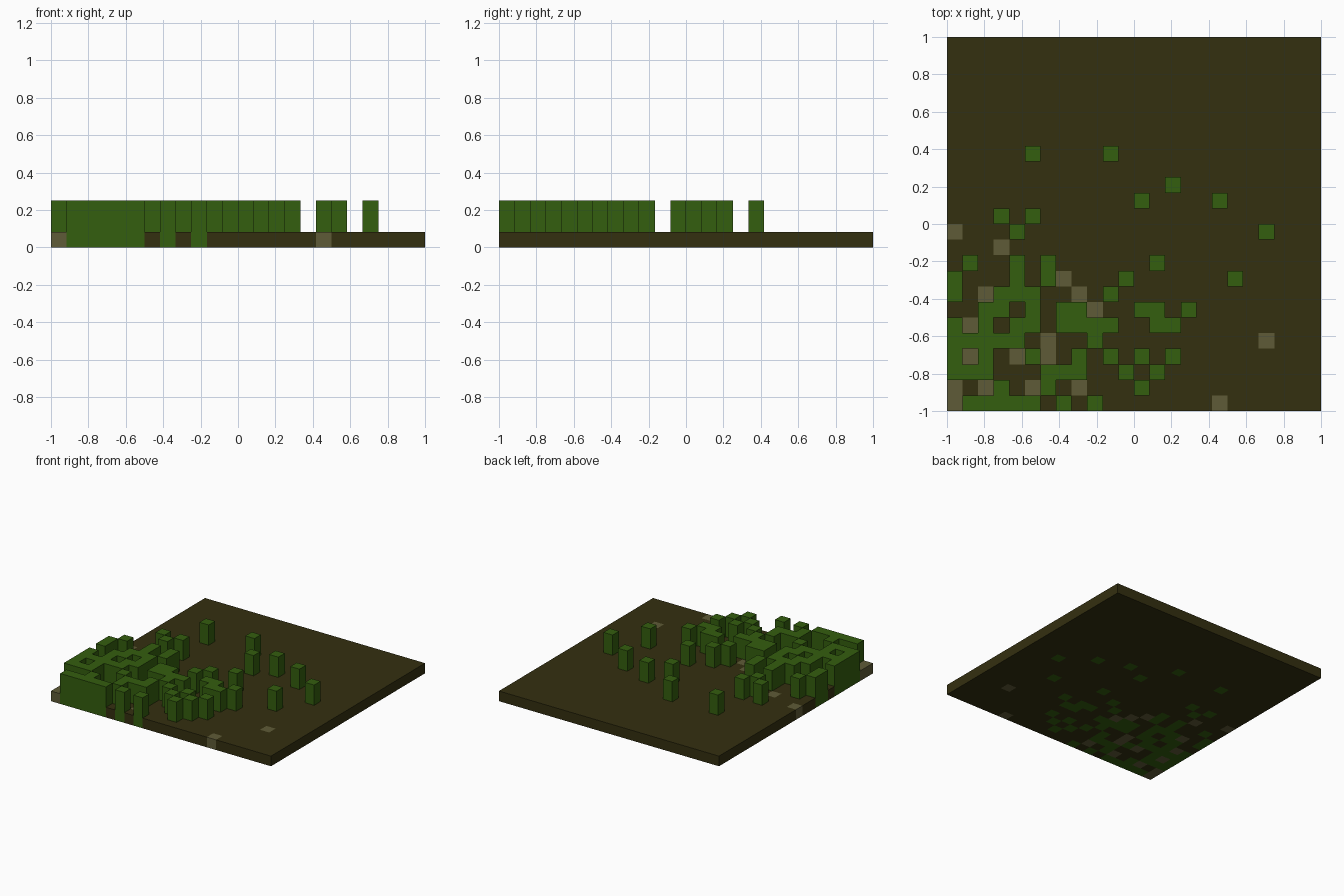
import bpy
import bmesh

if "Cube" in bpy.data.objects:
    bpy.data.objects.remove(bpy.data.objects["Cube"], do_unlink=True)

N = 24
CELL = 2 / N
GROUND_TOP = CELL
SHRUB_TOP = 3 * CELL

# Plot plan from back row to front row: G = shrub, s = stone, . = soil
PLAN = {
    7:  ".....G....G",
    9:  "..............G",
    10: "............G....G",
    11: "...G.G",
    12: "s...G...............G",
    13: "...s",
    14: ".G..G.G......G",
    15: "G...G.Gs...G......G",
    16: "G.sGGG..s.G",
    17: "..GG.G.GGs..GG.G",
    18: "GsG.GG.GGGG..GG",
    19: "GGGGG.s..G..........s",
    20: "GsG.sGs.G.G.G.G",
    21: "GGG...GGG..G.G",
    22: "s.sG.sG.s...G",
    23: "sGGGGG.G.G.......s",
}


def material(name, rgb):
    m = bpy.data.materials.new(name)
    m.use_nodes = True
    m.diffuse_color = (*rgb, 1)
    bsdf = next(n for n in m.node_tree.nodes if n.type == "BSDF_PRINCIPLED")
    bsdf.inputs["Base Color"].default_value = (*rgb, 1)
    bsdf.inputs["Roughness"].default_value = 1
    return m


def cells_of(mark):
    return {(c, r) for r in range(N) for c in range(N)
            if PLAN.get(r, "").ljust(N, ".")[c] == mark}


def add_layer(bm, cells, z0, z1, solid, top=True, bottom=True):
    """Add the outer faces of a layer of square blocks; solid cells hide walls."""
    def face(*pts):
        bm.faces.new([bm.verts.new(p) for p in pts])

    for c, r in cells:
        x0, y1 = -1 + c * CELL, 1 - r * CELL
        x1, y0 = x0 + CELL, y1 - CELL
        if top:
            face((x0, y0, z1), (x1, y0, z1), (x1, y1, z1), (x0, y1, z1))
        if bottom:
            face((x0, y1, z0), (x1, y1, z0), (x1, y0, z0), (x0, y0, z0))
        walls = {
            (c, r + 1): ((x0, y0), (x1, y0)),
            (c + 1, r): ((x1, y0), (x1, y1)),
            (c, r - 1): ((x1, y1), (x0, y1)),
            (c - 1, r): ((x0, y1), (x0, y0)),
        }
        for neighbour, (a, b) in walls.items():
            if neighbour not in solid:
                face((*a, z0), (*b, z0), (*b, z1), (*a, z1))


def finish(name, bm, mat):
    bmesh.ops.remove_doubles(bm, verts=bm.verts, dist=1e-4)
    mesh = bpy.data.meshes.new(name)
    bm.to_mesh(mesh)
    bm.free()
    mesh.materials.append(mat)
    bpy.context.collection.objects.link(bpy.data.objects.new(name, mesh))


soil, stones, shrubs = cells_of("."), cells_of("s"), cells_of("G")
everything = soil | stones | shrubs

# Flat ground slab with stones set flush into it
for name, cells, rgb in (("soil", soil, (0.034, 0.029, 0.005)),
                         ("stones", stones, (0.114, 0.105, 0.038))):
    bm = bmesh.new()
    add_layer(bm, cells, 0, GROUND_TOP, everything)
    finish(name, bm, material(name + " brown", rgb))

# Shrub columns: rooted through the slab, then standing above it
bm = bmesh.new()
add_layer(bm, shrubs, 0, GROUND_TOP, everything, top=False)
add_layer(bm, shrubs, GROUND_TOP, SHRUB_TOP, shrubs, bottom=False)
finish("shrubs", bm, material("leaf green", (0.034, 0.112, 0.0045)))
